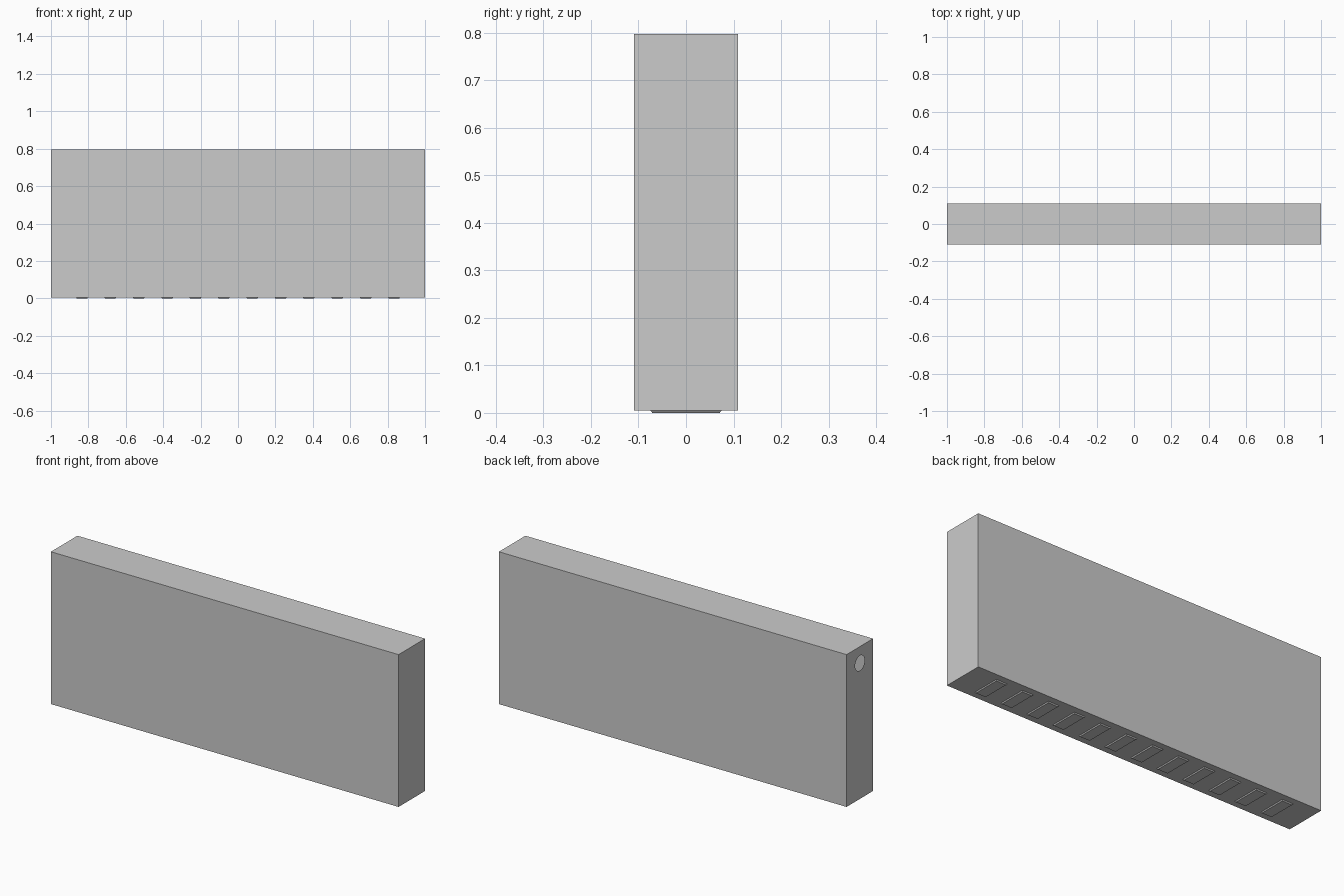
import bpy, bmesh, math

if "Cube" in bpy.data.objects:
    bpy.data.objects.remove(bpy.data.objects["Cube"])

X, Y, Z0, Z1 = 1.0, 0.109, 0.005, 0.797


def finish(bm, name):
    me = bpy.data.meshes.new(name)
    bm.to_mesh(me)
    bm.free()
    ob = bpy.data.objects.new(name, me)
    bpy.context.collection.objects.link(ob)
    return ob


# Hollow casing with a round inlet opening in its left end
bm = bmesh.new()
bmesh.ops.create_cube(bm, size=1)
for v in bm.verts:
    v.co = (v.co.x * 2 * X, v.co.y * 2 * Y, Z0 if v.co.z < 0 else Z1)
left = min(bm.faces, key=lambda f: f.calc_center_median().x)
rim = list(left.edges)
bmesh.ops.delete(bm, geom=[left], context='FACES_ONLY')
n, r, cz = 32, 0.039, 0.711
ring = [bm.verts.new((-X, r * math.cos(2 * math.pi * i / n),
                      cz + r * math.sin(2 * math.pi * i / n))) for i in range(n)]
rim += [bm.edges.new((ring[i], ring[(i + 1) % n])) for i in range(n)]
filled = bmesh.ops.triangle_fill(bm, edges=rim, use_beauty=True, normal=(-1, 0, 0))
for f in filled['geom']:
    if isinstance(f, bmesh.types.BMFace):
        f.normal_update()
        if f.normal.x > 0:
            f.normal_flip()
finish(bm, "casing")

# Row of twelve shallow bevelled outlet plates along the underside
for i in range(12):
    cx = -0.834 + i * 1.668 / 11
    bm = bmesh.new()
    bmesh.ops.create_cube(bm, size=1)
    for v in bm.verts:
        low = v.co.z < 0
        w, d = (0.056, 0.142) if low else (0.064, 0.150)
        v.co = (cx + v.co.x * w, v.co.y * d, 0 if low else Z0)
    finish(bm, f"outlet_plate_{i + 1}")
